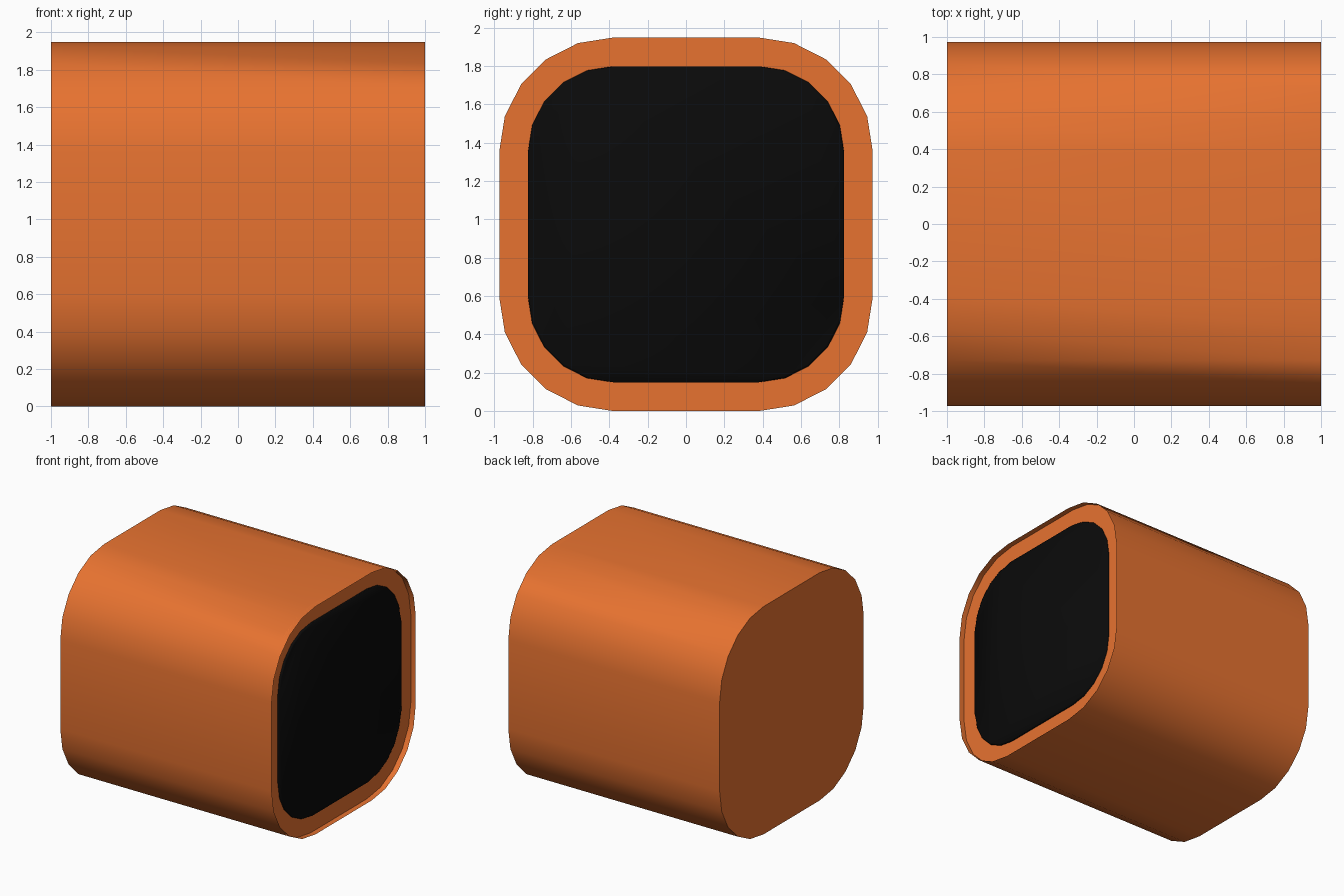
import bpy, bmesh
from math import sin, cos, pi
from mathutils import Vector

if "Cube" in bpy.data.objects:
    bpy.data.objects.remove(bpy.data.objects["Cube"])

HALF = 0.974      # half height of the rounded square
FLAT = 0.38       # half length of its straight sides
RIM = 0.15        # orange border around the screen
DEPTH = 0.047     # recess of the front face


def material(name, color):
    m = bpy.data.materials.new(name)
    m.diffuse_color = color
    m.use_nodes = True
    m.node_tree.nodes["Principled BSDF"].inputs["Base Color"].default_value = m.diffuse_color
    return m


def rounded_prism(bm, radius, x0, x1):
    """Rounded-square prism along x; returns the +x end face."""
    pts = []
    for q, (sy, sz) in enumerate([(1, 1), (-1, 1), (-1, -1), (1, -1)]):
        for i in range(6):
            a = q * pi / 2 + i * pi / 10
            pts.append((sy * FLAT + radius * cos(a), HALF + sz * FLAT + radius * sin(a)))
    back = [bm.verts.new((x0, y, z)) for y, z in pts]
    front = [bm.verts.new((x1, y, z)) for y, z in pts]
    n = len(pts)
    for i in range(n):
        j = (i + 1) % n
        bm.faces.new((back[i], back[j], front[j], front[i]))
    bm.faces.new(back[::-1])
    return bm.faces.new(front)


def finish(bm, name, mat, angle):
    bmesh.ops.recalc_face_normals(bm, faces=bm.faces)
    me = bpy.data.meshes.new(name)
    bm.to_mesh(me)
    bm.free()
    ob = bpy.data.objects.new(name, me)
    bpy.context.collection.objects.link(ob)
    me.materials.append(mat)
    bpy.ops.object.select_all(action='DESELECT')
    ob.select_set(True)
    bpy.context.view_layer.objects.active = ob
    bpy.ops.object.shade_smooth_by_angle(angle=angle)
    return ob


# Casing with a thin lip and a recessed front face
bm = bmesh.new()
face = rounded_prism(bm, HALF - FLAT, -1, 1)
bmesh.ops.inset_region(bm, faces=[face], thickness=0.004)
ext = bmesh.ops.extrude_discrete_faces(bm, faces=[face])
bmesh.ops.translate(bm, vec=Vector((-DEPTH, 0, 0)), verts=ext["faces"][0].verts)
finish(bm, "casing", material("orange", (0.8, 0.17, 0.03, 1)), pi / 6)

# Screen panel, slightly proud of the recessed face with a softened edge
bm = bmesh.new()
face = rounded_prism(bm, HALF - FLAT - RIM, 1 - DEPTH - 0.03, 1 - DEPTH + 0.016)
bmesh.ops.bevel(bm, geom=list(face.edges), offset=0.012, segments=2,
                profile=0.5, affect='EDGES')
finish(bm, "screen", material("black", (0.003, 0.003, 0.003, 1)), pi / 3)
